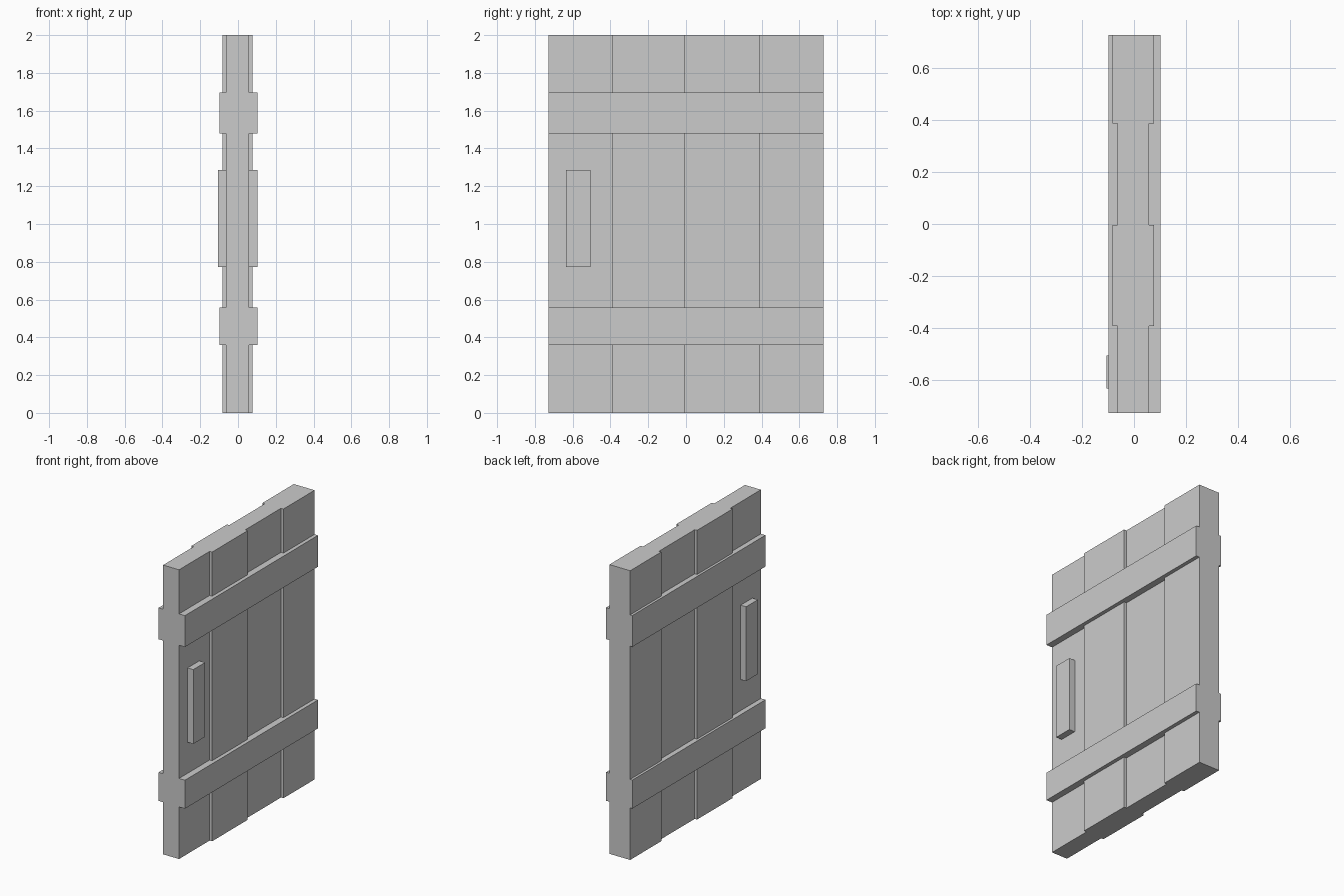
import bpy
import bmesh
from mathutils import Matrix, Vector

default = bpy.data.objects.get("Cube")
if default:
    bpy.data.objects.remove(default, do_unlink=True)

# Single plain grey material
GREY = (0.6, 0.6, 0.6, 1.0)
grey = bpy.data.materials.new("plain grey")
grey.diffuse_color = GREY
grey.use_nodes = True
grey.node_tree.nodes["Principled BSDF"].inputs["Base Color"].default_value = GREY


def box(name, x, y, z):
    """Flat-faced box from (min, max) ranges along each axis."""
    lo, hi = (Vector(v) for v in zip(x, y, z))
    bm = bmesh.new()
    bmesh.ops.create_cube(bm, size=1.0, matrix=Matrix.Translation((lo + hi) / 2)
                          @ Matrix.Diagonal((*(hi - lo), 1.0)))
    mesh = bpy.data.meshes.new(name)
    bm.to_mesh(mesh)
    bm.free()
    mesh.materials.append(grey)
    obj = bpy.data.objects.new(name, mesh)
    bpy.context.collection.objects.link(obj)
    return obj


HALF = 0.727                      # half the door's width
THIN = (-0.064, 0.058)            # faces of the recessed planks
THICK = (-0.082, 0.077)           # faces of the raised planks
RAIL = (-0.099, 0.103)            # outer faces of the rails
HANDLE = (-0.106, 0.102)          # outer faces of the handles

# Vertical planks, alternately recessed and raised
joints = (-HALF, -0.393, -0.004, 0.387, HALF)
for i in range(4):
    box(f"plank_{i + 1}", THICK if i % 2 else THIN, joints[i:i + 2], (0, 2))

# Cross rails and a pull handle on both faces
for k, side in enumerate(("right", "left")):
    def layer(outer):
        return sorted((THIN[k], outer[k]))
    box(f"lower_rail_{side}", layer(RAIL), (-HALF, HALF), (0.36, 0.557))
    box(f"upper_rail_{side}", layer(RAIL), (-HALF, HALF), (1.478, 1.695))
    box(f"handle_{side}", layer(HANDLE), (-0.634, -0.506), (0.772, 1.286))
